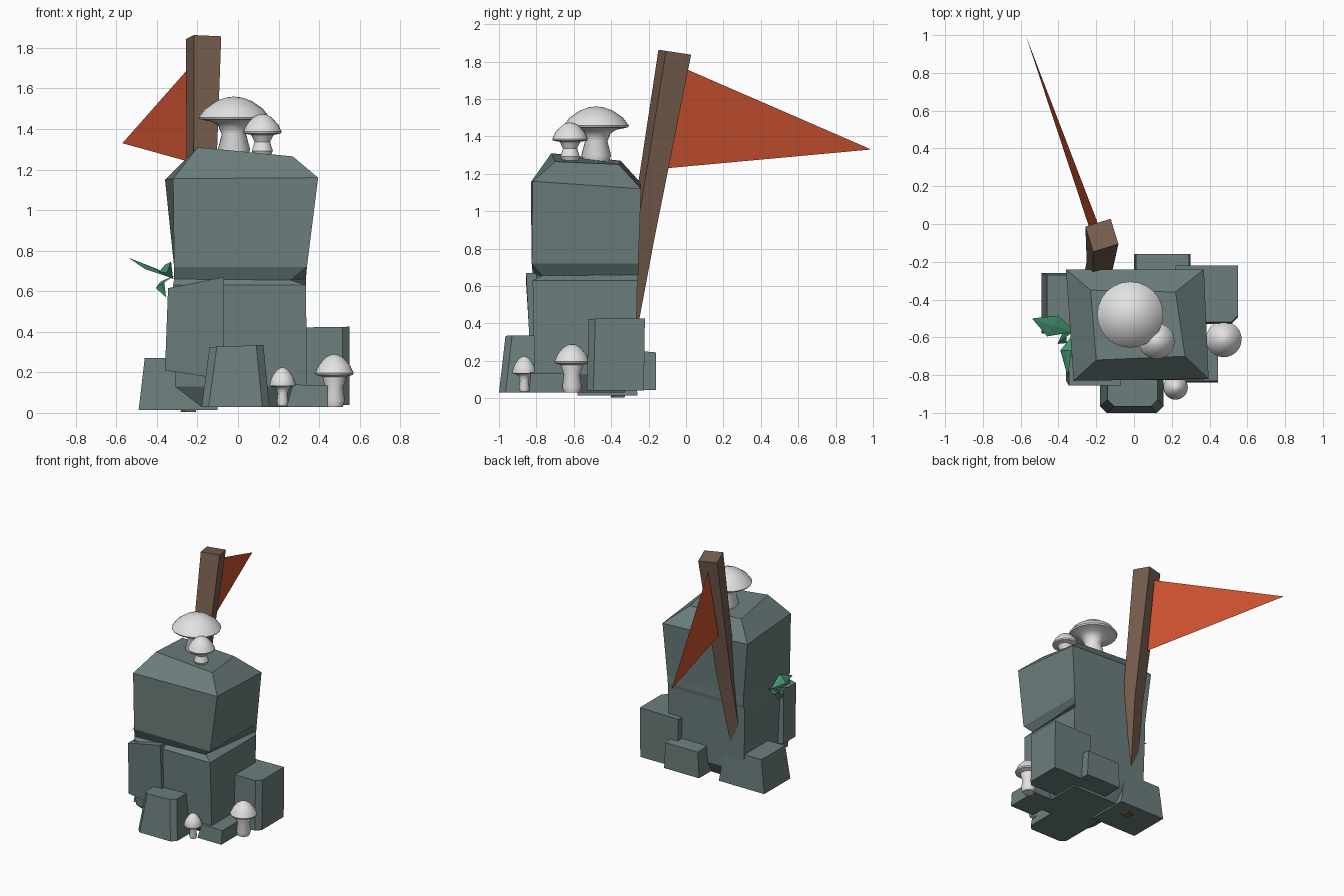
import bpy, bmesh, math
from mathutils import Vector

if "Cube" in bpy.data.objects:
    bpy.data.objects.remove(bpy.data.objects["Cube"])


def mat(name, r, g, b):
    m = bpy.data.materials.new(name)
    m.diffuse_color = (r, g, b, 1)
    m.use_nodes = True
    m.node_tree.nodes["Principled BSDF"].inputs["Base Color"].default_value = m.diffuse_color
    return m


STONE = mat("slate stone", 0.15, 0.21, 0.205)
WOOD = mat("brown wood", 0.19, 0.115, 0.08)
CLOTH = mat("orange cloth", 0.64, 0.09, 0.03)
LEAF = mat("leaf green", 0.06, 0.32, 0.17)
CREAM = mat("pale mushroom", 0.76, 0.76, 0.76)


def add_object(name, bm, material):
    me = bpy.data.meshes.new(name)
    bm.to_mesh(me)
    bm.free()
    me.materials.append(material)
    ob = bpy.data.objects.new(name, me)
    bpy.context.collection.objects.link(ob)
    return ob


def loft(name, rings, material):
    """Skin a stack of equal-length point rings and cap both ends."""
    bm = bmesh.new()
    vs = [[bm.verts.new(p) for p in ring] for ring in rings]
    for a, b in zip(vs, vs[1:]):
        for i in range(len(a)):
            j = (i + 1) % len(a)
            bm.faces.new((a[i], a[j], b[j], b[i]))
    bm.faces.new(vs[0][::-1])
    bm.faces.new(vs[-1])
    bmesh.ops.recalc_face_normals(bm, faces=bm.faces)
    return add_object(name, bm, material)


def rect(x0, x1, y0, y1, z, dzx=0.0, dzy=0.0):
    """Rectangle ring; dzx / dzy raise the +x / +y side."""
    return [(x0, y0, z), (x1, y0, z + dzx), (x1, y1, z + dzx + dzy), (x0, y1, z + dzy)]


# Main boulder, with a chip in its front right corner
body = [
    rect(-0.18, 0.28, -0.74, -0.33, 0.03),
    rect(-0.31, 0.34, -0.81, -0.27, 0.13),
    rect(-0.32, 0.335, -0.82, -0.26, 0.63),
    rect(-0.315, 0.335, -0.82, -0.255, 0.66),
    rect(-0.315, 0.34, -0.825, -0.255, 0.72),
    [(-0.32, -0.83, 1.155), (0.395, -0.82, 1.16), (0.37, -0.24, 1.12), (-0.36, -0.24, 1.15)],
    [(-0.20, -0.72, 1.31), (0.27, -0.70, 1.265), (0.22, -0.36, 1.25), (-0.23, -0.35, 1.27)],
]
body[3][1] = (0.26, -0.77, 0.655)
loft("main_boulder", body, STONE)

# Small stones around the base: bottom ring, top ring
stones = {
    "front_stone": (rect(-0.18, 0.155, -1.0, -0.72, 0.03), rect(-0.14, 0.125, -0.965, -0.72, 0.325, 0.01)),
    "left_slab": (rect(-0.36, -0.07, -0.83, -0.68, 0.21, -0.045), rect(-0.345, -0.07, -0.855, -0.70, 0.615, 0.055)),
    "left_stone": (rect(-0.49, -0.10, -0.58, -0.26, 0.015), rect(-0.46, -0.14, -0.56, -0.27, 0.27)),
    "right_stone": (rect(0.23, 0.55, -0.53, -0.225, 0.04), rect(0.22, 0.55, -0.52, -0.22, 0.42, 0.005)),
    "back_stone": (rect(0.0, 0.30, -0.40, -0.16, 0.045), rect(0.01, 0.29, -0.40, -0.16, 0.265, 0, -0.02)),
    "low_stone": (rect(0.24, 0.445, -0.84, -0.58, 0.03), rect(0.27, 0.445, -0.83, -0.58, 0.14, -0.005)),
}
for name, rings in stones.items():
    ob = loft(name, rings, STONE)
    if name in ("front_stone", "right_stone"):  # chipped upright edges
        bm = bmesh.new()
        bm.from_mesh(ob.data)
        side = 1 if name == "right_stone" else 0
        edges = [e for e in bm.edges
                 if abs(e.verts[0].co.z - e.verts[1].co.z) > 0.1
                 and all(v.co.y < (-0.5 if side else -0.9) for v in e.verts)
                 and (not side or e.verts[0].co.x > 0.5)]
        bmesh.ops.bevel(bm, geom=edges, offset=0.035, segments=1, affect='EDGES')
        bm.to_mesh(ob.data)
        bm.free()


# Leaning square pole, tapering towards its foot
def square(cx, cy, z, side, tilt=0.0):
    r = side / math.sqrt(2)
    pts = []
    for k in range(4):
        a = math.radians(17 + 45 + 90 * k)
        pts.append((cx + r * math.cos(a), cy + r * math.sin(a), z + tilt * math.sin(a)))
    return pts


loft("flag_pole", [square(-0.245, -0.365, 0.005, 0.06),
                   square(-0.185, -0.235, 0.85, 0.105),
                   square(-0.17, -0.06, 1.85, 0.14, -0.015)], WOOD)

# Triangular pennant, very thin
bm = bmesh.new()
bm.faces.new([bm.verts.new(p) for p in
              [(-0.19, 0.0, 1.76), (-0.21, -0.10, 1.23), (-0.57, 0.99, 1.33)]])
add_object("pennant", bm, CLOTH)


# Folded leaves sprouting from the left side
def leaf(name, root, mid, tip, width):
    root, mid, tip, width = map(Vector, (root, mid, tip, width))
    bm = bmesh.new()
    r, m, t, a, b = [bm.verts.new(p) for p in
                     (root, mid, tip, mid + width, mid - width + Vector((0, 0, -0.02)))]
    for f in ((r, a, m), (a, t, m), (r, m, b), (m, t, b)):
        bm.faces.new(f)
    add_object(name, bm, LEAF)


leaf("leaf_outer", (-0.31, -0.57, 0.66), (-0.43, -0.54, 0.72), (-0.54, -0.50, 0.765), (0.03, 0.055, -0.01))
leaf("leaf_front", (-0.32, -0.58, 0.66), (-0.36, -0.67, 0.73), (-0.35, -0.81, 0.69), (0.03, 0.0, 0.015))
leaf("leaf_low", (-0.31, -0.56, 0.68), (-0.385, -0.59, 0.645), (-0.355, -0.63, 0.57), (0.02, 0.045, 0.01))


# Mushrooms: turned profile of (radius, height)
def mushroom(name, x, y, base, rim, top, r, neck, foot, seg=24):
    h, s = top - rim, rim - base
    prof = [(0, base), (foot * 0.8, base), (foot, base + s * 0.2), (neck, base + s * 0.6),
            (neck * 1.3, base + s * 0.82), (r * 0.6, rim - s * 0.08), (r * 0.97, rim - 0.002),
            (r, rim + h * 0.07), (r * 0.82, rim + h * 0.45), (r * 0.5, rim + h * 0.8),
            (r * 0.22, rim + h * 0.96), (0, top)]
    bm = bmesh.new()
    vs = [bm.verts.new((p[0], 0, p[1])) for p in prof]
    es = [bm.edges.new(e) for e in zip(vs, vs[1:])]
    bmesh.ops.spin(bm, geom=vs + es, axis=(0, 0, 1), cent=(0, 0, 0),
                   steps=seg, angle=math.tau, use_duplicate=False)
    bmesh.ops.remove_doubles(bm, verts=bm.verts, dist=1e-4)
    bmesh.ops.recalc_face_normals(bm, faces=bm.faces)
    ob = add_object(name, bm, CREAM)
    ob.location = (x, y, 0)
    bpy.ops.object.select_all(action='DESELECT')
    ob.select_set(True)
    bpy.context.view_layer.objects.active = ob
    bpy.ops.object.shade_smooth_by_angle(angle=math.radians(40))


mushroom("top_mushroom_large", -0.02, -0.48, 1.26, 1.45, 1.56, 0.175, 0.06, 0.08)
mushroom("top_mushroom_small", 0.12, -0.62, 1.27, 1.38, 1.475, 0.095, 0.038, 0.052)
mushroom("ground_mushroom_large", 0.475, -0.61, 0.03, 0.19, 0.29, 0.095, 0.043, 0.052)
mushroom("ground_mushroom_small", 0.22, -0.865, 0.035, 0.135, 0.225, 0.065, 0.023, 0.028)
